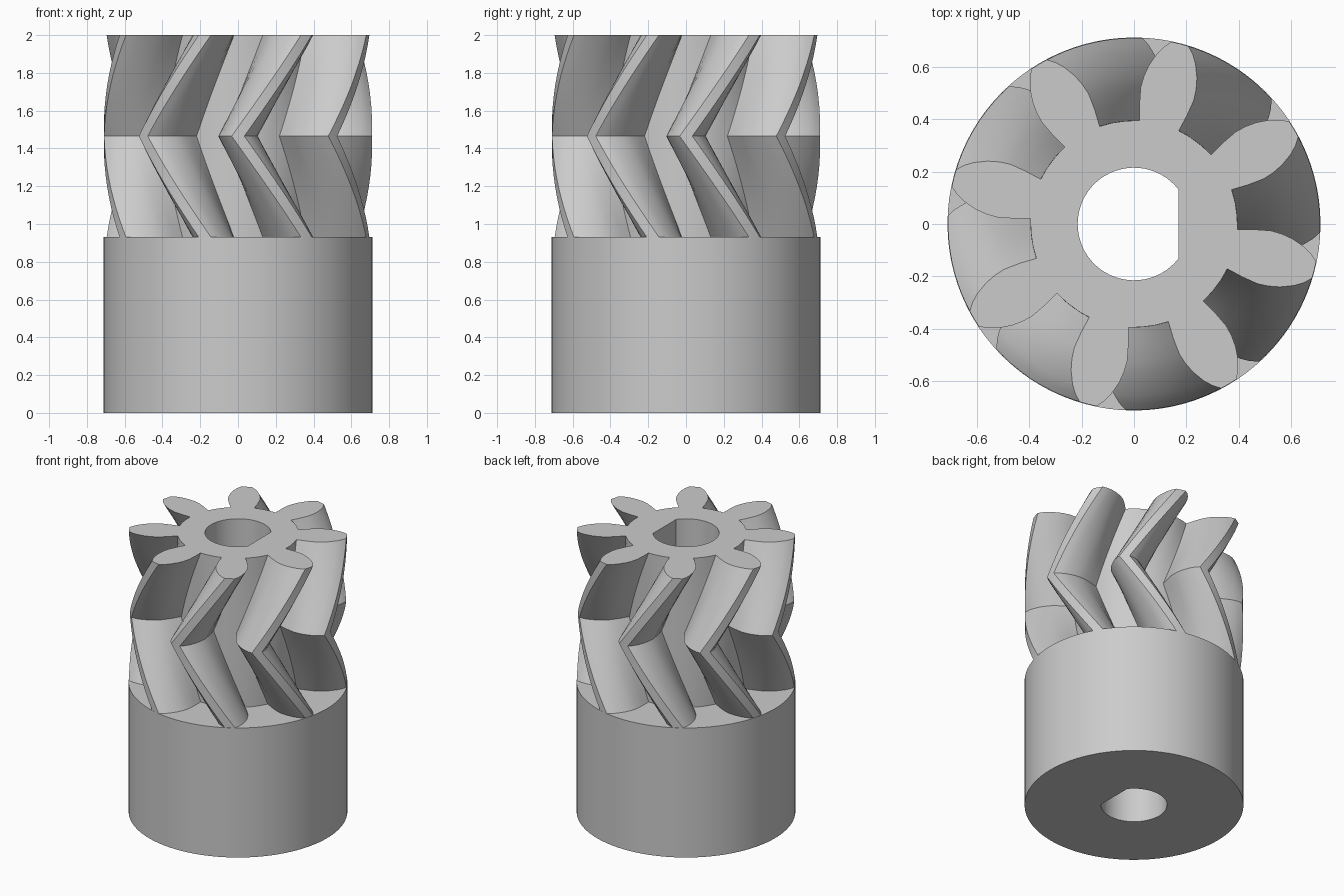
import bpy
import bmesh
from math import radians, cos, sin, acos, tau

if "Cube" in bpy.data.objects:
    bpy.data.objects.remove(bpy.data.objects["Cube"])

TEETH = 8
RADIUS = 0.712
BORE, FLAT = 0.215, 0.17
Z_COLLAR, Z_MID, Z_TOP = 0.93, 1.465, 2.0
TWIST = radians(30.7)
STEPS = 10

grey = bpy.data.materials.new("plain grey")
grey.use_nodes = True
grey.diffuse_color = (0.6, 0.6, 0.6, 1)
grey.node_tree.nodes["Principled BSDF"].inputs["Base Color"].default_value = (0.6, 0.6, 0.6, 1)


def circle(radius, count=96):
    return [(radius * cos(tau * i / count), radius * sin(tau * i / count)) for i in range(count)]


def d_bore(count=48):
    """Round bore with one flat on the +x side."""
    start = acos(FLAT / BORE)
    sweep = tau - 2 * start
    return [(BORE * cos(start + sweep * i / count), BORE * sin(start + sweep * i / count))
            for i in range(count + 1)]


def gear_profile():
    """Tooth outline: half-width in degrees at each radius, mirrored and repeated."""
    half = [(0.395, 11.3), (0.46, 11.7), (0.523, 11.5), (0.565, 10.5),
            (0.607, 9.0), (0.655, 6.7), (0.685, 4.8), (0.71, 2.7)]
    tooth = [(r, -a) for r, a in half] + [(0.71, 0)] + [(r, a) for r, a in reversed(half)]
    tooth += [(0.395, 18.5), (0.395, 26.5)]
    pitch = 360 / TEETH
    return [(r * cos(radians(a + k * pitch)), r * sin(radians(a + k * pitch)))
            for k in range(TEETH) for r, a in tooth]


def ring(bm, points, z, turn=0):
    c, s = cos(turn), sin(turn)
    return [bm.verts.new((x * c - y * s, x * s + y * c, z)) for x, y in points]


def loft(bm, rings):
    for low, high in zip(rings, rings[1:]):
        for i in range(len(low)):
            j = (i + 1) % len(low)
            bm.faces.new((low[i], low[j], high[j], high[i]))


def cap(bm, outer, inner):
    """Fill the flat area between an outline and the bore."""
    edges = []
    for loop in (outer, inner):
        for a, b in zip(loop, loop[1:] + loop[:1]):
            edges.append(bm.edges.get((a, b)) or bm.edges.new((a, b)))
    bmesh.ops.triangle_fill(bm, use_beauty=True, edges=edges)


def finish(bm, name):
    bmesh.ops.recalc_face_normals(bm, faces=bm.faces[:])
    mesh = bpy.data.meshes.new(name)
    bm.to_mesh(mesh)
    bm.free()
    mesh.materials.append(grey)
    obj = bpy.data.objects.new(name, mesh)
    bpy.context.collection.objects.link(obj)
    bpy.ops.object.select_all(action="DESELECT")
    obj.select_set(True)
    bpy.context.view_layer.objects.active = obj
    bpy.ops.object.shade_smooth_by_angle(angle=radians(30))
    return obj


# Plain collar with a flatted bore
bm = bmesh.new()
outer = [ring(bm, circle(RADIUS), z) for z in (0, Z_COLLAR)]
inner = [ring(bm, d_bore(), z) for z in (0, Z_COLLAR)]
loft(bm, outer)
loft(bm, inner)
cap(bm, outer[0], inner[0])
cap(bm, outer[1], inner[1])
finish(bm, "collar")

# Herringbone gear: the twist unwinds to the middle, then winds back
bm = bmesh.new()
profile = gear_profile()
outer = []
for i in range(2 * STEPS + 1):
    t = i / STEPS - 1
    outer.append(ring(bm, profile, Z_MID + t * (Z_TOP - Z_MID), abs(t) * TWIST))
inner = [ring(bm, d_bore(), z) for z in (Z_COLLAR, Z_TOP)]
loft(bm, outer)
loft(bm, inner)
cap(bm, outer[-1], inner[-1])
finish(bm, "herringbone_gear")
